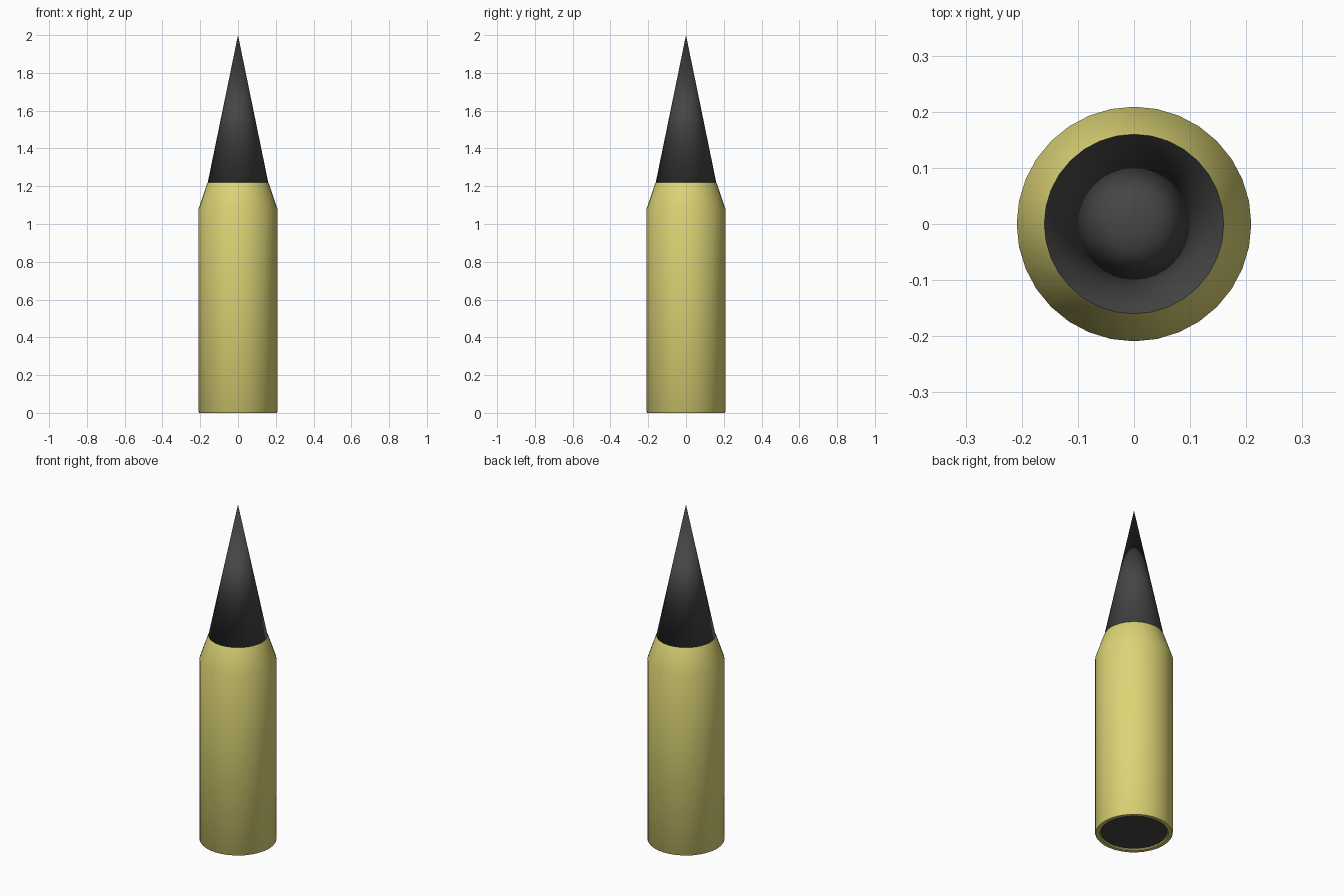
import bpy, bmesh, math

if "Cube" in bpy.data.objects:
    bpy.data.objects.remove(bpy.data.objects["Cube"])

SIDES = 32


def material(name, rgb):
    m = bpy.data.materials.new(name)
    m.diffuse_color = (*rgb, 1)
    m.use_nodes = True
    m.node_tree.nodes["Principled BSDF"].inputs["Base Color"].default_value = m.diffuse_color
    return m


def lathe(name, profile, mat, smooth_angle=None):
    """Spin (radius, z) points around z; radius 0 makes a pole."""
    bm = bmesh.new()
    verts = [bm.verts.new((r, 0, z)) for r, z in profile]
    edges = [bm.edges.new(p) for p in zip(verts, verts[1:])]
    bmesh.ops.spin(bm, geom=verts + edges, cent=(0, 0, 0), axis=(0, 0, 1),
                   angle=2 * math.pi, steps=SIDES, use_duplicate=False)
    bmesh.ops.remove_doubles(bm, verts=bm.verts, dist=1e-4)
    bmesh.ops.recalc_face_normals(bm, faces=bm.faces)
    me = bpy.data.meshes.new(name)
    bm.to_mesh(me)
    bm.free()
    me.materials.append(mat)
    ob = bpy.data.objects.new(name, me)
    bpy.context.collection.objects.link(ob)
    bpy.ops.object.select_all(action='DESELECT')
    bpy.context.view_layer.objects.active = ob
    ob.select_set(True)
    if smooth_angle:
        bpy.ops.object.shade_smooth_by_angle(angle=math.radians(smooth_angle))
    else:
        bpy.ops.object.shade_smooth()
    return ob


brass = material("brass", (0.72, 0.66, 0.18))
dark = material("dark_metal", (0.06, 0.06, 0.06))

# Case: straight body, tapered shoulder, shallow recess in the base
lathe("case", [(0, 0.02), (0.18, 0.02), (0.18, 0.005), (0.185, 0), (0.205, 0),
               (0.209, 0.005), (0.209, 1.08), (0.165, 1.21), (0.16, 1.22),
               (0, 1.22)], brass, 40)

# Pointed tip, fully smooth including its base
lathe("tip", [(0, 1.22), (0.16, 1.22), (0, 2.0)], dark)

# Disc set into the base
lathe("base_disc", [(0, 0.008), (0.178, 0.008), (0.178, 0.03), (0, 0.03)], dark, 40)
